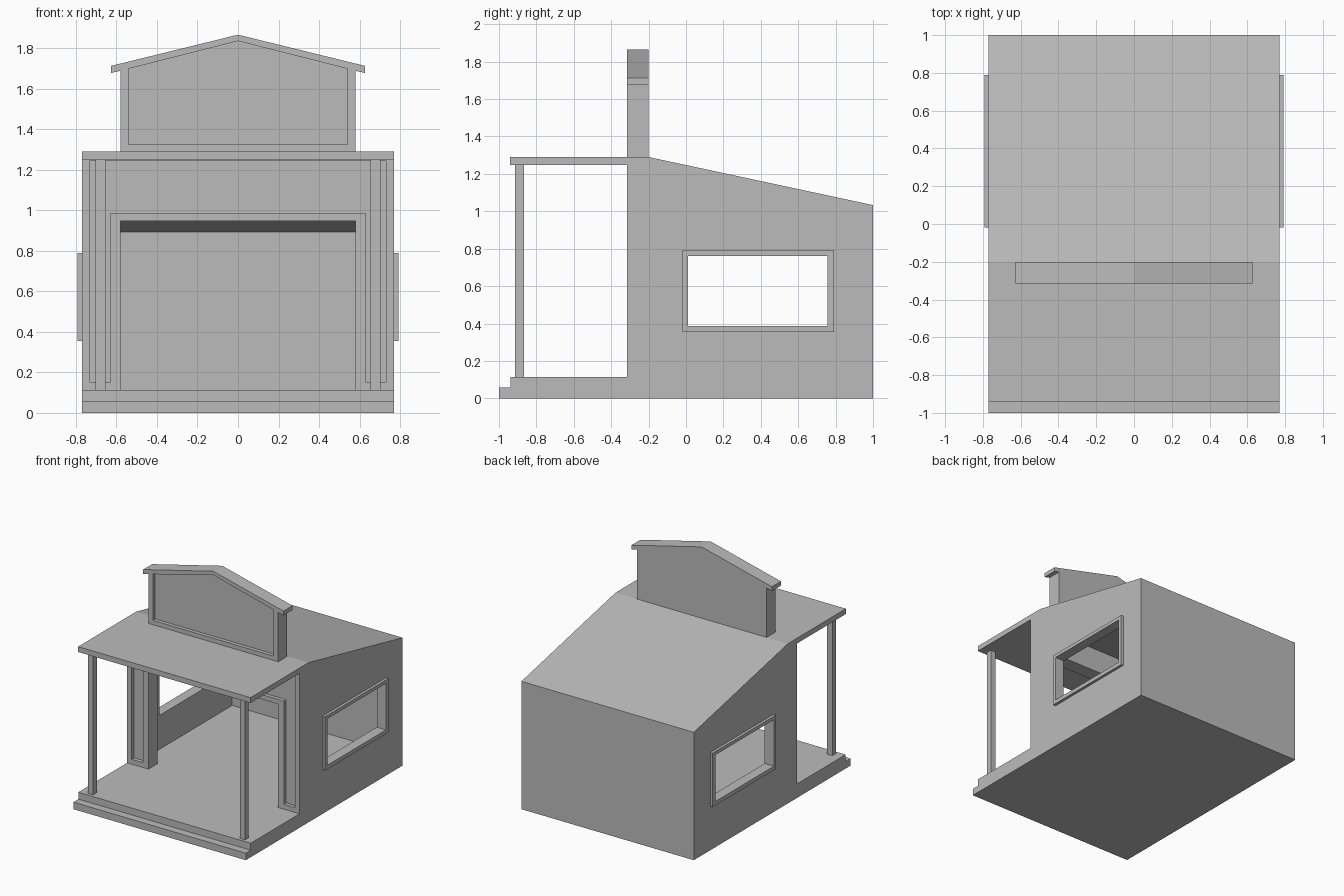
import bpy
import bmesh

cube = bpy.data.objects.get("Cube")
if cube:
    bpy.data.objects.remove(cube, do_unlink=True)

grey = bpy.data.materials.new("plain_grey")
grey.use_nodes = True
colour = (0.5, 0.5, 0.5, 1)
grey.diffuse_color = colour
grey.node_tree.nodes["Principled BSDF"].inputs["Base Color"].default_value = colour

W = 0.77                      # half width of the building
FRONT, RIDGE = -0.315, -0.2   # front wall faces
FLOOR, EAVE = 0.113, 1.29


def prism(name, outline, axis, lo, hi):
    """Extrude a flat outline: (y, z) along x, or (x, z) along y."""
    bm = bmesh.new()

    def place(p, d):
        return (d, p[0], p[1]) if axis == "x" else (p[0], d, p[1])

    face = bm.faces.new([bm.verts.new(place(p, lo)) for p in outline])
    ext = bmesh.ops.extrude_face_region(bm, geom=[face])
    shift = (hi - lo, 0, 0) if axis == "x" else (0, hi - lo, 0)
    verts = [g for g in ext["geom"] if isinstance(g, bmesh.types.BMVert)]
    bmesh.ops.translate(bm, verts=verts, vec=shift)
    bmesh.ops.recalc_face_normals(bm, faces=bm.faces[:])
    mesh = bpy.data.meshes.new(name)
    bm.to_mesh(mesh)
    bm.free()
    mesh.materials.append(grey)
    obj = bpy.data.objects.new(name, mesh)
    bpy.context.collection.objects.link(obj)
    return obj


def rect(a0, a1, z0, z1):
    return [(a0, z0), (a1, z0), (a1, z1), (a0, z1)]


def cut(obj, cutter):
    mod = obj.modifiers.new("cut", "BOOLEAN")
    mod.operation = "DIFFERENCE"
    mod.solver = "EXACT"
    mod.object = cutter
    bpy.context.view_layer.update()
    bpy.context.view_layer.objects.active = obj
    bpy.ops.object.modifier_apply(modifier=mod.name)


def mirrored(half):
    """Complete an x-symmetric outline from its right half."""
    return half + [(-x, z) for x, z in reversed(half) if x != 0]


# Stepped floor slab
prism("floor_and_step",
      [(-1, 0), (1, 0), (1, FLOOR), (-0.937, FLOOR), (-0.937, 0.057), (-1, 0.057)],
      "x", -W, W)

# House shell with sloping roof
shell = prism("house_shell",
              [(FRONT, FLOOR), (1, FLOOR), (1, 1.033), (RIDGE, EAVE), (FRONT, EAVE)],
              "x", -W, W)
room = prism("room_cutter", [(RIDGE, 0.05), (0.94, 0.05), (0.94, 0.893), (RIDGE, 1.14)],
             "x", -0.71, 0.71)
door = prism("door_cutter", rect(-0.58, 0.58, 0.05, 0.948), "y", -0.4, -0.1)
groove = prism("front_panel_cutter",
               mirrored([(0.63, 0.986), (0.63, 0.152), (0.73, 0.152), (0.73, 1.245)]),
               "y", -0.4, FRONT + 0.03)
window = prism("window_cutter", rect(0.01, 0.757, 0.387, 0.762), "x", -1, 1)
for cutter in (room, door, groove, window):
    cut(shell, cutter)

# Raised frames around the side windows
for side, x0 in (("left", W), ("right", -W - 0.022)):
    frame = prism(side + "_window_frame", rect(-0.018, 0.79, 0.355, 0.79),
                  "x", x0, x0 + 0.022)
    cut(frame, window)

# Porch roof and posts
prism("porch_roof", rect(-0.94, FRONT, 1.247, EAVE), "x", -W, W)
for side, x0 in (("left", 0.655), ("right", -0.702)):
    prism(side + "_porch_post", rect(-0.913, -0.866, FLOOR, 1.247), "x", x0, x0 + 0.047)

# Gabled sign board with a recessed front panel
board = prism("sign_board", mirrored([(0, 1.84), (0.58, 1.69), (0.58, 1.28)]),
              "y", FRONT, RIDGE)
panel = prism("sign_panel_cutter", mirrored([(0, 1.835), (0.54, 1.698), (0.54, 1.325)]),
              "y", -0.4, FRONT + 0.03)
cut(board, panel)

# Sloping cap over the sign board
cap = mirrored([(0, 1.866), (0.627, 1.712), (0.627, 1.677), (0.58, 1.688)])
cap.insert(4, (0, 1.835))
prism("sign_cap", cap, "y", FRONT, RIDGE)

for cutter in (room, door, groove, window, panel):
    bpy.data.objects.remove(cutter, do_unlink=True)
